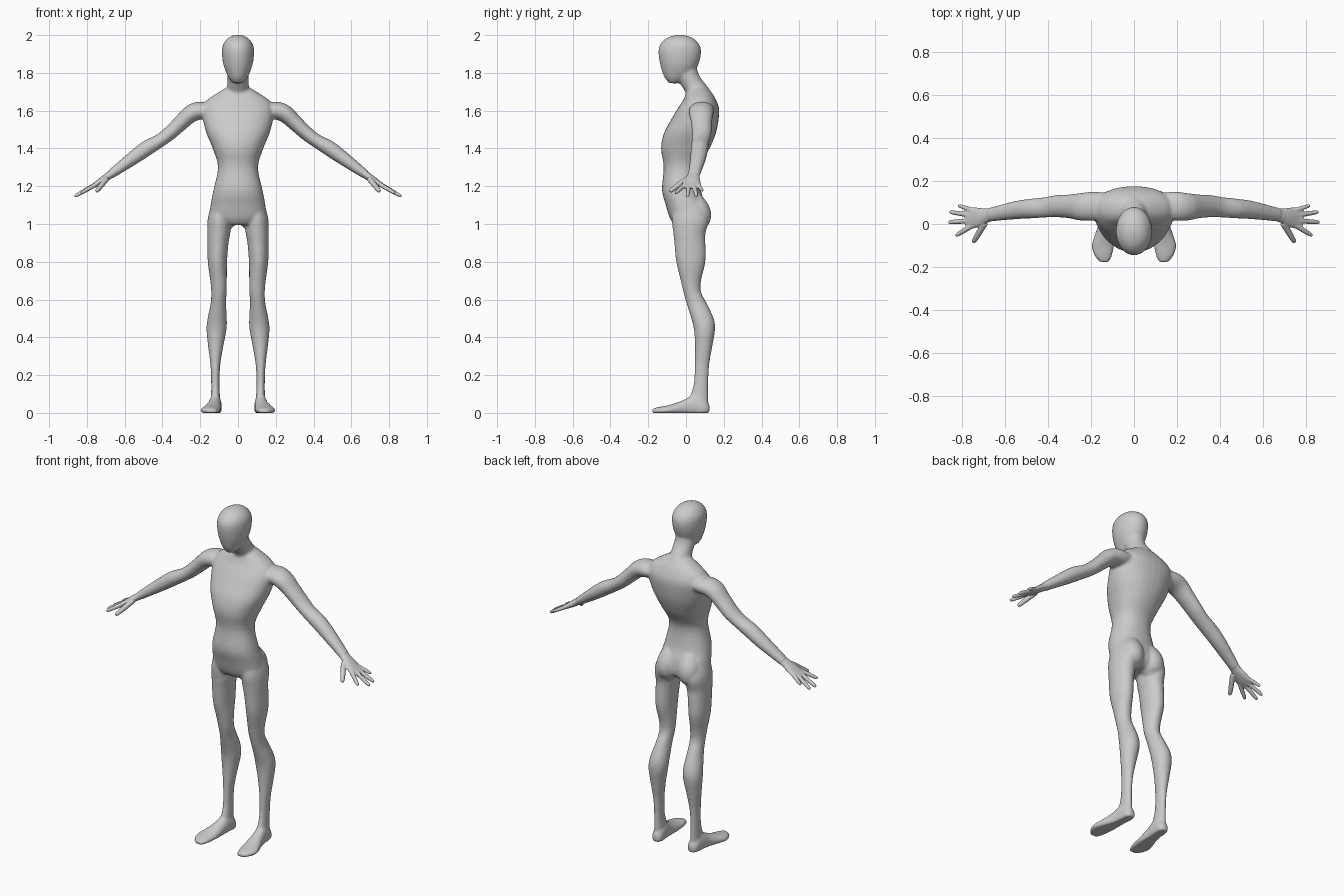
import bpy, bmesh, math
from mathutils import Vector

X, Y, Z = Vector((1, 0, 0)), Vector((0, 1, 0)), Vector((0, 0, 1))
ACROSS = Vector((0.61, 0, 0.79))       # across the lowered arm
N = 32


def catmull(rows, sub=4):
    out = []
    for i in range(len(rows) - 1):
        p0, p1, p2 = rows[max(i - 1, 0)], rows[i], rows[i + 1]
        p3 = rows[min(i + 2, len(rows) - 1)]
        for k in range(sub):
            t = k / sub
            out.append([0.5 * (2 * b + (c - a) * t + (2 * a - 5 * b + 4 * c - d) * t * t
                               + (3 * b - a - 3 * c + d) * t ** 3)
                        for a, b, c, d in zip(p0, p1, p2, p3)])
    return out + [list(rows[-1])]


def loft(bm, rows, u, v, side=1, power=2.0):
    """Closed skin through ellipse rings (x, y, z, radius_u, radius_v)."""
    rings = []
    for x, y, z, ru, rv in catmull(rows):
        ring = []
        for k in range(N):
            a = 2 * math.pi * k / N
            c, s = math.cos(a), math.sin(a)
            c = math.copysign(abs(c) ** (2 / power), c)
            s = math.copysign(abs(s) ** (2 / power), s)
            p = Vector((x, y, z)) + u * (ru * c) + v * (rv * s)
            ring.append(bm.verts.new((p.x * side, p.y, max(p.z, 0))))
        rings.append(ring)
    for a, b in zip(rings, rings[1:]):
        for k in range(N):
            bm.faces.new((a[k], a[(k + 1) % N], b[(k + 1) % N], b[k]))
    bm.faces.new(rings[0])
    bm.faces.new(rings[-1])


def upright(rows):
    """(z, front y, back y, half width, centre x) to ring rows."""
    return [(cx, (f + b) / 2, z, w, (b - f) / 2) for z, f, b, w, cx in rows]


def finish(bm, name, voxel, iterations):
    bmesh.ops.recalc_face_normals(bm, faces=bm.faces)
    me = bpy.data.meshes.new(name)
    bm.to_mesh(me)
    bm.free()
    ob = bpy.data.objects.new(name, me)
    bpy.context.collection.objects.link(ob)
    r = ob.modifiers.new("blend", 'REMESH')
    r.mode, r.voxel_size, r.use_smooth_shade = 'VOXEL', voxel, True
    s = ob.modifiers.new("soften", 'SMOOTH')
    s.factor, s.iterations = 0.5, iterations


body = bmesh.new()

# torso
loft(body, upright([
    (0.995, -0.06, 0.08, 0.11, 0), (1.03, -0.085, 0.11, 0.15, 0),
    (1.10, -0.107, 0.105, 0.145, 0), (1.18, -0.127, 0.078, 0.13, 0),
    (1.30, -0.118, 0.07, 0.106, 0), (1.40, -0.132, 0.125, 0.134, 0),
    (1.48, -0.117, 0.158, 0.167, 0), (1.55, -0.08, 0.172, 0.185, 0),
    (1.61, -0.045, 0.175, 0.19, 0), (1.655, -0.015, 0.16, 0.165, 0),
    (1.69, 0.0, 0.14, 0.115, 0), (1.72, 0.015, 0.115, 0.065, 0)]), X, Y, power=2.2)

# neck
loft(body, upright([
    (1.62, 0.01, 0.15, 0.08, 0), (1.69, 0.0, 0.137, 0.066, 0),
    (1.74, -0.03, 0.104, 0.056, 0), (1.79, -0.055, 0.068, 0.056, 0),
    (1.86, -0.06, 0.05, 0.05, 0)]), X, Y)

# head
loft(body, upright([
    (1.745, -0.088, -0.04, 0.026, 0), (1.77, -0.11, 0.0, 0.047, 0),
    (1.80, -0.124, 0.04, 0.062, 0), (1.85, -0.138, 0.068, 0.079, 0),
    (1.91, -0.146, 0.08, 0.085, 0), (1.95, -0.137, 0.071, 0.079, 0),
    (1.98, -0.108, 0.042, 0.058, 0), (1.995, -0.075, 0.012, 0.034, 0),
    (2.002, -0.045, -0.02, 0.01, 0)]), X, Y)

for side in (-1, 1):
    # leg
    loft(body, upright([
        (1.12, -0.06, 0.08, 0.05, 0.085), (1.03, -0.075, 0.12, 0.062, 0.098),
        (0.95, -0.067, 0.103, 0.061, 0.102), (0.90, -0.062, 0.103, 0.056, 0.106),
        (0.80, -0.052, 0.103, 0.051, 0.109), (0.70, -0.028, 0.08, 0.044, 0.103),
        (0.64, -0.014, 0.08, 0.041, 0.101), (0.58, 0.003, 0.11, 0.041, 0.104),
        (0.50, 0.028, 0.147, 0.051, 0.110), (0.44, 0.042, 0.154, 0.053, 0.114),
        (0.35, 0.048, 0.139, 0.040, 0.118), (0.25, 0.046, 0.123, 0.026, 0.120),
        (0.15, 0.04, 0.118, 0.022, 0.120), (0.08, 0.02, 0.118, 0.024, 0.119),
        (0.03, 0.02, 0.118, 0.025, 0.119)]), X, Y, side)

    # buttock
    loft(body, upright([
        (0.965, 0.03, 0.08, 0.03, 0.075), (1.0, 0.0, 0.122, 0.058, 0.073),
        (1.05, -0.01, 0.134, 0.066, 0.07), (1.10, 0.0, 0.12, 0.06, 0.067),
        (1.15, 0.02, 0.085, 0.035, 0.06)]), X, Y, side)

    # foot: centre x, y, half width, height
    foot = [(0.117, 0.125, 0.018, 0.045), (0.118, 0.10, 0.032, 0.075),
            (0.121, 0.05, 0.034, 0.10), (0.127, 0.0, 0.038, 0.075),
            (0.136, -0.05, 0.047, 0.054), (0.145, -0.10, 0.053, 0.039),
            (0.144, -0.145, 0.043, 0.031), (0.138, -0.178, 0.022, 0.022)]
    loft(body, [(x, y, h * 0.35, w, h * 0.65) for x, y, w, h in foot], X, Z, side)

    # arm
    loft(body, [
        (0.13, 0.085, 1.605, 0.06, 0.05), (0.19, 0.083, 1.602, 0.068, 0.055),
        (0.25, 0.08, 1.583, 0.064, 0.047), (0.30, 0.082, 1.538, 0.056, 0.042),
        (0.36, 0.083, 1.482, 0.052, 0.038), (0.41, 0.078, 1.444, 0.048, 0.036),
        (0.48, 0.072, 1.403, 0.046, 0.041), (0.55, 0.065, 1.353, 0.043, 0.037),
        (0.62, 0.053, 1.302, 0.037, 0.03), (0.68, 0.042, 1.258, 0.032, 0.023)],
        Y, ACROSS, side)

finish(body, "body", 0.007, 9)

for side, label in ((-1, "right_hand"), (1, "left_hand")):
    hand = bmesh.new()
    # palm
    loft(hand, [
        (0.655, 0.046, 1.276, 0.031, 0.022), (0.69, 0.038, 1.251, 0.034, 0.02),
        (0.72, 0.032, 1.231, 0.043, 0.018), (0.755, 0.028, 1.208, 0.05, 0.014),
        (0.785, 0.03, 1.192, 0.043, 0.009)], Y, ACROSS, side)
    # thumb and fingers
    for a, b, r in (((0.695, 0.005, 1.24), (0.75, -0.086, 1.172), 0.015),
                    ((0.755, -0.008, 1.207), (0.832, -0.055, 1.163), 0.012),
                    ((0.765, 0.015, 1.203), (0.866, 0.008, 1.145), 0.012),
                    ((0.765, 0.042, 1.203), (0.86, 0.056, 1.148), 0.012),
                    ((0.75, 0.063, 1.212), (0.82, 0.087, 1.176), 0.011)):
        a, b = Vector(a), Vector(b)
        d = (b - a).normalized()
        u = d.orthogonal().normalized()
        loft(hand, [(*a.lerp(b, t), r * k, r * k) for t, k in
                    ((0, 1), (0.5, 0.95), (0.85, 0.8), (0.97, 0.6), (1, 0.3))],
             u, d.cross(u), side)
    finish(hand, label, 0.004, 4)
